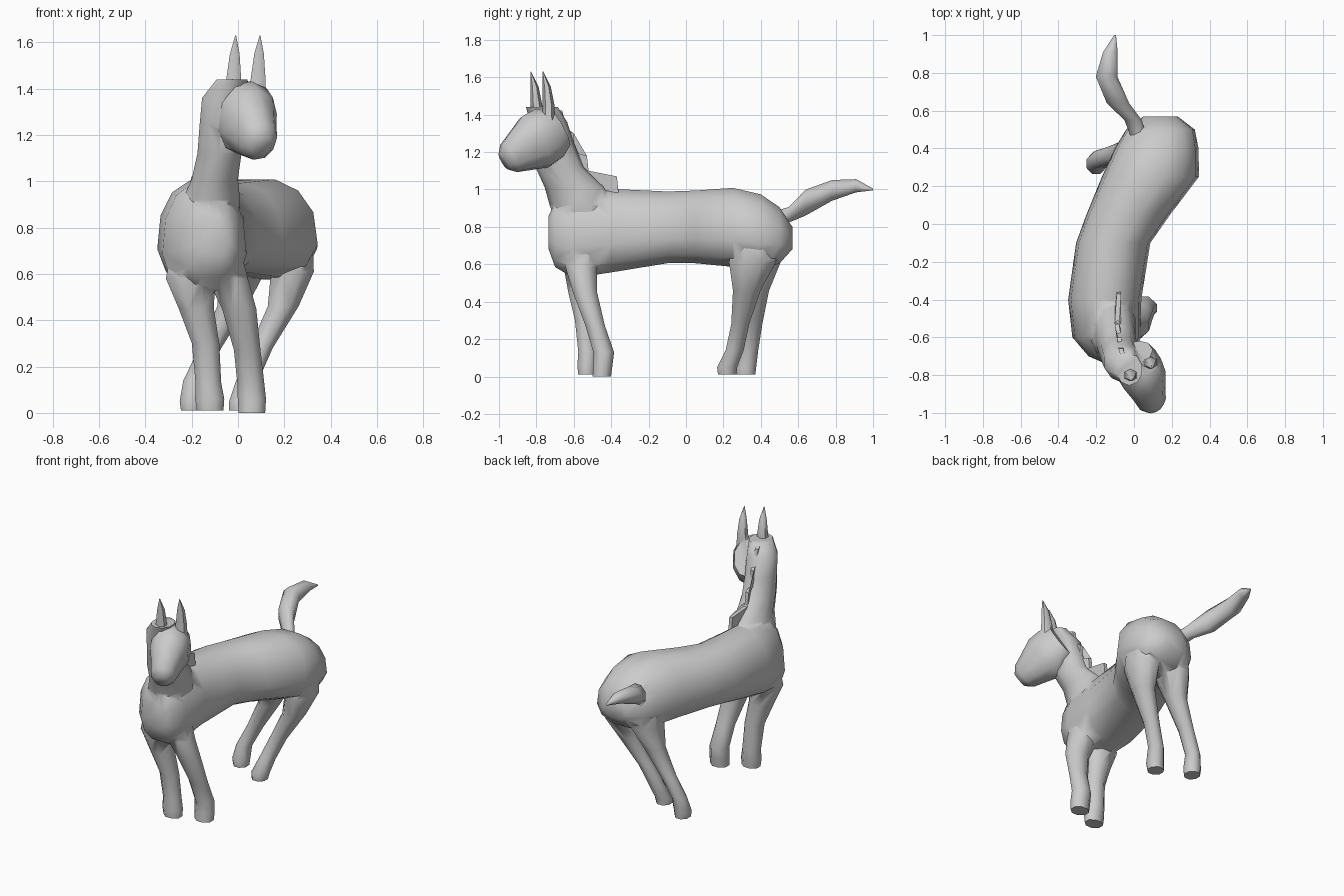
import bpy, bmesh, math
from mathutils import Vector

X, Y, Z = Vector((1, 0, 0)), Vector((0, 1, 0)), Vector((0, 0, 1))


def smooth(ob, angle):
    bpy.ops.object.select_all(action='DESELECT')
    ob.select_set(True)
    bpy.context.view_layer.objects.active = ob
    bpy.ops.object.shade_smooth_by_angle(angle=math.radians(angle))


def finish(name, bm, angle=60):
    bmesh.ops.recalc_face_normals(bm, faces=bm.faces)
    me = bpy.data.meshes.new(name)
    bm.to_mesh(me)
    bm.free()
    ob = bpy.data.objects.new(name, me)
    bpy.context.collection.objects.link(ob)
    smooth(ob, angle)
    return ob


def loft(name, rows, u, v, sides=10, power=1.0, taper=0.0):
    """Skin elliptical rings; each row is x, y, z, half-size along u, half-size along v."""
    bm = bmesh.new()
    rings = []
    for x, y, z, a, b in rows:
        ring = []
        for i in range(sides):
            t = 2 * math.pi * (i + 0.5) / sides
            c = math.copysign(abs(math.cos(t)) ** power, math.cos(t))
            s = math.copysign(abs(math.sin(t)) ** power, math.sin(t))
            c *= 1 - taper * s
            ring.append(bm.verts.new(Vector((x, y, z)) + u * (a * c) + v * (b * s)))
        rings.append(ring)
    for r, q in zip(rings, rings[1:]):
        for i in range(sides):
            j = (i + 1) % sides
            bm.faces.new((r[i], r[j], q[j], q[i]))
    bm.faces.new(rings[0])
    bm.faces.new(rings[-1])
    return finish(name, bm)


# Body, curving from chest (left) to hips (right): y, centre x, half width, low z, high z
rows = [(-0.735, -0.10, 0.06, 0.68, 0.86), (-0.70, -0.12, 0.12, 0.58, 0.94),
        (-0.60, -0.145, 0.18, 0.52, 1.00), (-0.40, -0.155, 0.192, 0.55, 1.01),
        (-0.10, -0.11, 0.195, 0.60, 0.995), (0.05, -0.03, 0.22, 0.60, 1.00),
        (0.25, 0.087, 0.255, 0.58, 1.015), (0.40, 0.12, 0.22, 0.57, 0.98),
        (0.50, 0.14, 0.18, 0.60, 0.91), (0.57, 0.14, 0.09, 0.68, 0.80)]
body = loft("body", [(cx, y, (lo + hi) / 2, w, (hi - lo) / 2) for y, cx, w, lo, hi in rows],
            X, Z, 12, 0.85, 0.12)

# Neck
parts = [loft("neck", [(-0.12, -0.55, 0.78, 0.12, 0.13), (-0.115, -0.555, 0.92, 0.13, 0.175),
                       (-0.10, -0.59, 1.01, 0.105, 0.165), (-0.08, -0.675, 1.12, 0.10, 0.13),
                       (-0.07, -0.71, 1.25, 0.10, 0.11), (-0.06, -0.735, 1.36, 0.10, 0.10),
                       (-0.025, -0.77, 1.44, 0.07, 0.085)], X, Y)]

# Head, turned to the right and tilted down
start, end = Vector((0.0, -0.685, 1.33)), Vector((0.095, -0.95, 1.165))
axis = (end - start).normalized()
across = Vector((0.84, 0.54, 0.0))
across = (across - axis * across.dot(axis)).normalized()
up = across.cross(axis)
head = [(0.0, 0.10, 0.12), (0.2, 0.125, 0.155), (0.45, 0.125, 0.16),
        (0.75, 0.095, 0.12), (0.97, 0.078, 0.09), (1.09, 0.045, 0.05)]
parts.append(loft("head", [(*start.lerp(end, t), a, b) for t, a, b in head],
                  across, up, 10, 0.9))

# Ears
for name, x, y in (("left_ear", -0.01, -0.82), ("right_ear", 0.095, -0.755)):
    parts.append(loft(name, [(x - 0.01, y + 0.02, 1.37, 0.042, 0.035),
                             (x - 0.008, y + 0.02, 1.45, 0.036, 0.032),
                             (x - 0.004, y + 0.01, 1.55, 0.024, 0.022),
                             (x, y - 0.01, 1.63, 0.002, 0.002)], X, Y, 6))

# Legs: rows of x, y, z, half width, half depth
legs = {
    "front_left_leg": [(-0.20, -0.56, 0.68, 0.10, 0.10), (-0.205, -0.57, 0.58, 0.115, 0.09),
                       (-0.18, -0.56, 0.45, 0.082, 0.075), (-0.14, -0.54, 0.30, 0.064, 0.058),
                       (-0.128, -0.525, 0.13, 0.06, 0.055), (-0.122, -0.53, 0.06, 0.068, 0.055),
                       (-0.12, -0.53, 0.01, 0.062, 0.05)],
    "front_right_leg": [(-0.07, -0.56, 0.68, 0.095, 0.10), (-0.045, -0.56, 0.58, 0.095, 0.09),
                        (0.005, -0.54, 0.45, 0.08, 0.07), (0.04, -0.485, 0.27, 0.062, 0.056),
                        (0.055, -0.44, 0.13, 0.063, 0.06), (0.06, -0.445, 0.06, 0.066, 0.056),
                        (0.06, -0.45, 0.0, 0.062, 0.053)],
    "hind_left_leg": [(0.04, 0.39, 0.76, 0.12, 0.12), (0.02, 0.39, 0.61, 0.105, 0.125),
                      (-0.025, 0.375, 0.46, 0.07, 0.075), (-0.12, 0.36, 0.28, 0.052, 0.052),
                      (-0.19, 0.34, 0.14, 0.05, 0.05), (-0.20, 0.32, 0.05, 0.056, 0.06),
                      (-0.20, 0.32, 0.01, 0.05, 0.055)],
    "hind_right_leg": [(0.22, 0.37, 0.76, 0.11, 0.13), (0.235, 0.355, 0.61, 0.1, 0.135),
                       (0.195, 0.325, 0.46, 0.072, 0.08), (0.10, 0.29, 0.28, 0.054, 0.052),
                       (0.04, 0.26, 0.14, 0.052, 0.052), (0.015, 0.22, 0.05, 0.058, 0.058),
                       (0.01, 0.22, 0.01, 0.052, 0.053)],
}
parts += [loft(name, rows, X, Y, 8) for name, rows in legs.items()]

# Tail
parts.append(loft("tail", [(0.03, 0.45, 0.83, 0.045, 0.05), (-0.005, 0.55, 0.865, 0.05, 0.045),
                           (-0.085, 0.64, 0.93, 0.064, 0.075), (-0.145, 0.78, 0.995, 0.062, 0.06),
                           (-0.125, 0.91, 1.02, 0.042, 0.038), (-0.10, 1.0, 1.0, 0.005, 0.005)],
                  X, Z, 8))

# Weld all parts into one continuous skin, then remove the separate pieces
for part in parts:
    mod = body.modifiers.new(part.name, 'BOOLEAN')
    mod.operation, mod.solver, mod.object = 'UNION', 'EXACT', part
skin = bpy.data.meshes.new_from_object(body.evaluated_get(bpy.context.evaluated_depsgraph_get()))
body.modifiers.clear()
body.data = skin
for part in parts:
    bpy.data.objects.remove(part)
smooth(body, 75)

# Stepped thin mane along the back of the neck: x, y, z
mane = [(-0.08, -0.36, 0.98), (-0.08, -0.37, 1.07), (-0.09, -0.52, 1.09), (-0.09, -0.53, 1.18),
        (-0.08, -0.60, 1.20), (-0.08, -0.60, 1.30), (-0.07, -0.64, 1.32), (-0.07, -0.66, 1.42),
        (-0.05, -0.73, 1.44), (-0.06, -0.67, 1.35), (-0.07, -0.63, 1.23), (-0.08, -0.57, 1.11),
        (-0.09, -0.46, 1.00)]
bm = bmesh.new()
left = [bm.verts.new((x - 0.012, y, z)) for x, y, z in mane]
right = [bm.verts.new((x + 0.012, y, z)) for x, y, z in mane]
faces = [bm.faces.new(left), bm.faces.new(right[::-1])]
for i in range(len(mane)):
    j = (i + 1) % len(mane)
    bm.faces.new((left[i], left[j], right[j], right[i]))
bmesh.ops.triangulate(bm, faces=faces)
finish("mane", bm, 30)
